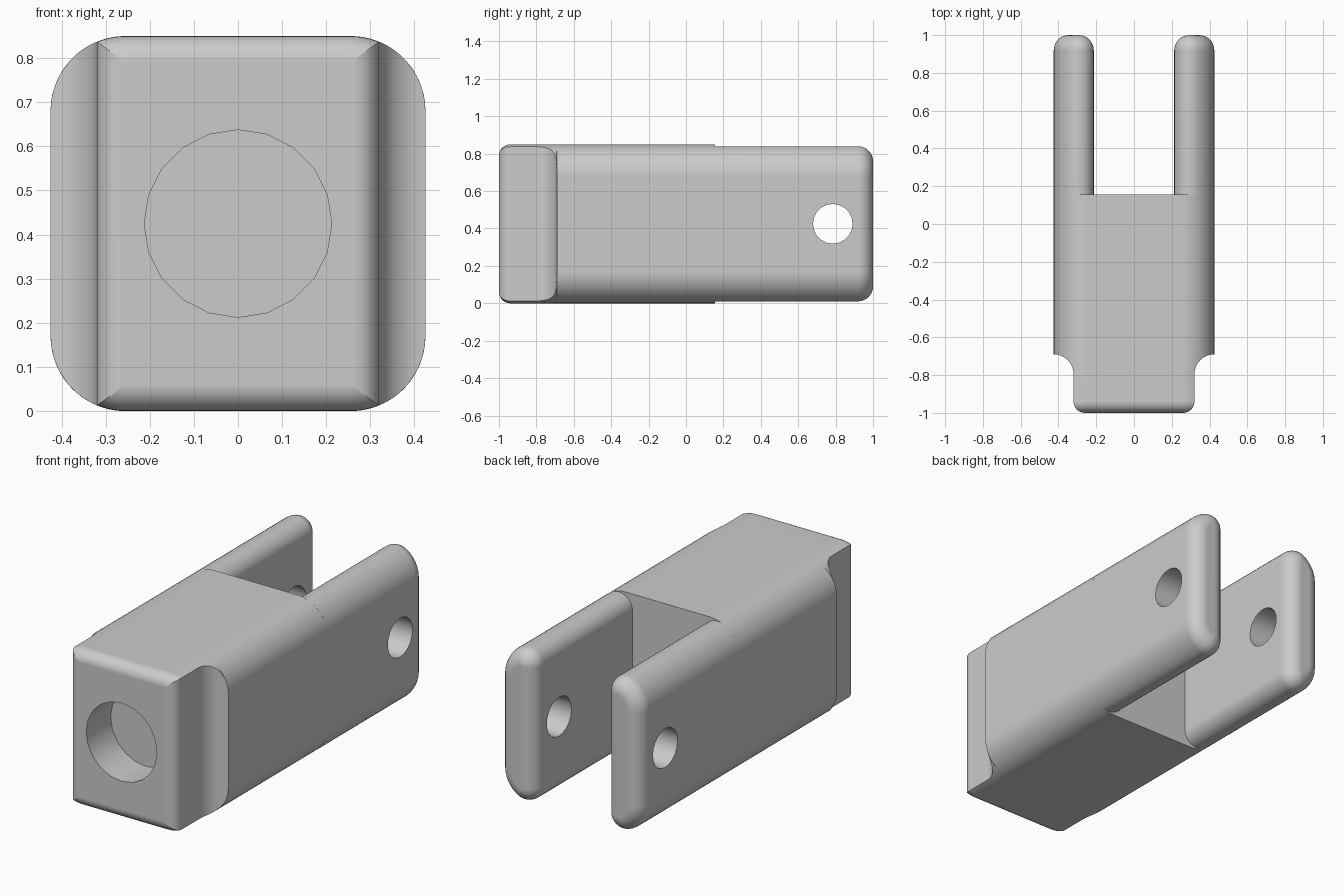
import bpy, bmesh
from math import sin, cos, acos, asin, pi

cube = bpy.data.objects.get("Cube")
if cube:
    bpy.data.objects.remove(cube)

MID = 0.425            # half width, half height and axis height
R = 0.17               # radius of the long outer corners
C = MID - R            # corner centre offset from the axis
NECK = 0.32            # half width of the narrowed front
FRONT_R, TIP_R, COVE_R = 0.06, 0.08, 0.105
INNER_R = 0.083        # inner edge radius of the prongs
SLOT, SLOT_Y = 0.213, 0.155

grey = bpy.data.materials.new("plain grey")
grey.use_nodes = True
colour = (0.6, 0.6, 0.6, 1)
grey.diffuse_color = colour
grey.node_tree.nodes["Principled BSDF"].inputs["Base Color"].default_value = colour


def arc(cx, cz, r, a, b, n=10):
    return [(cx + r * cos(a + (b - a) * i / n), cz + r * sin(a + (b - a) * i / n))
            for i in range(n + 1)]


def body_section(half_width, inset=0):
    """Rounded square whose sides are trimmed to half_width."""
    r = R - inset
    start = acos(max(-1, min(1, (half_width - C) / r)))
    q = arc(C, C, r, start, pi / 2)
    top = q + [(-x, z) for x, z in reversed(q)]
    return top + [(x, -z) for x, z in reversed(top)]


def prong_section(inset=0):
    """Outer corner arc flowing into the smaller inner edge arc."""
    cx = SLOT + INNER_R
    gap = R - INNER_R
    turn = acos((cx - C) / gap)
    top = arc(C, C, R - inset, 0, turn)
    top += arc(cx, C + gap * sin(turn), INNER_R - inset, turn, pi)[1:]
    return top + [(x, -z) for x, z in reversed(top)]


def loft(name, rings):
    """Skin a list of (y, section) rings and cap both ends."""
    bm = bmesh.new()
    loops = [[bm.verts.new((x, y, z + MID)) for x, z in pts] for y, pts in rings]
    for a, b in zip(loops, loops[1:]):
        for i in range(len(a)):
            j = (i + 1) % len(a)
            bm.faces.new((a[i], a[j], b[j], b[i]))
    bm.faces.new(loops[0])
    bm.faces.new(loops[-1])
    bmesh.ops.remove_doubles(bm, verts=bm.verts, dist=1e-5)
    bmesh.ops.recalc_face_normals(bm, faces=bm.faces)
    mesh = bpy.data.meshes.new(name)
    bm.to_mesh(mesh)
    bm.free()
    mesh.materials.append(grey)
    obj = bpy.data.objects.new(name, mesh)
    bpy.context.collection.objects.link(obj)
    return obj


def drill(obj, radius, depth, location, rotation):
    """Cut a round hole, then shade the part."""
    bpy.ops.mesh.primitive_cylinder_add(vertices=20, radius=radius, depth=depth,
                                        location=location, rotation=rotation)
    cutter = bpy.context.object
    cutter.hide_render = True
    cutter.data.materials.append(grey)
    cut = obj.modifiers.new("hole", 'BOOLEAN')
    cut.operation, cut.solver, cut.object = 'DIFFERENCE', 'EXACT', cutter
    bpy.ops.object.select_all(action='DESELECT')
    obj.select_set(True)
    bpy.context.view_layer.objects.active = obj
    bpy.ops.object.modifier_apply(modifier=cut.name)
    bpy.data.objects.remove(cutter)
    bpy.ops.object.shade_smooth_by_angle(angle=pi / 6)
    obj.modifiers.new("flat caps", 'WEIGHTED_NORMAL').keep_sharp = True


# Body: rounded front, narrow neck, concave coves, full width to the slot
steps = [i / 8 * pi / 2 for i in range(9)]
rings = []
for t in steps:
    inset = FRONT_R * (1 - sin(t))
    rings.append((-1 + FRONT_R * (1 - cos(t)), body_section(NECK - inset, inset)))
cove_y = -0.69 - COVE_R
for t in steps:
    rings.append((cove_y + COVE_R * sin(t), body_section(MID - COVE_R * cos(t))))
rings.append((SLOT_Y, body_section(MID)))
body = loft("body", rings)

# Blind round socket in the front
drill(body, 0.2125, 0.42, (0, -1, MID), (pi / 2, 0, 0))

# Two prongs with rounded tips and a cross pin hole
for name, side in (("left_prong", 1), ("right_prong", -1)):
    rings = [(SLOT_Y, prong_section())]
    for t in steps:
        rings.append((1 - TIP_R * (1 - sin(t)), prong_section(TIP_R * (1 - cos(t)))))
    rings = [(y, [(side * x, z) for x, z in pts]) for y, pts in rings]
    prong = loft(name, rings)
    drill(prong, 0.106, 1, (side * 0.32, 0.785, MID), (0, pi / 2, 0))
